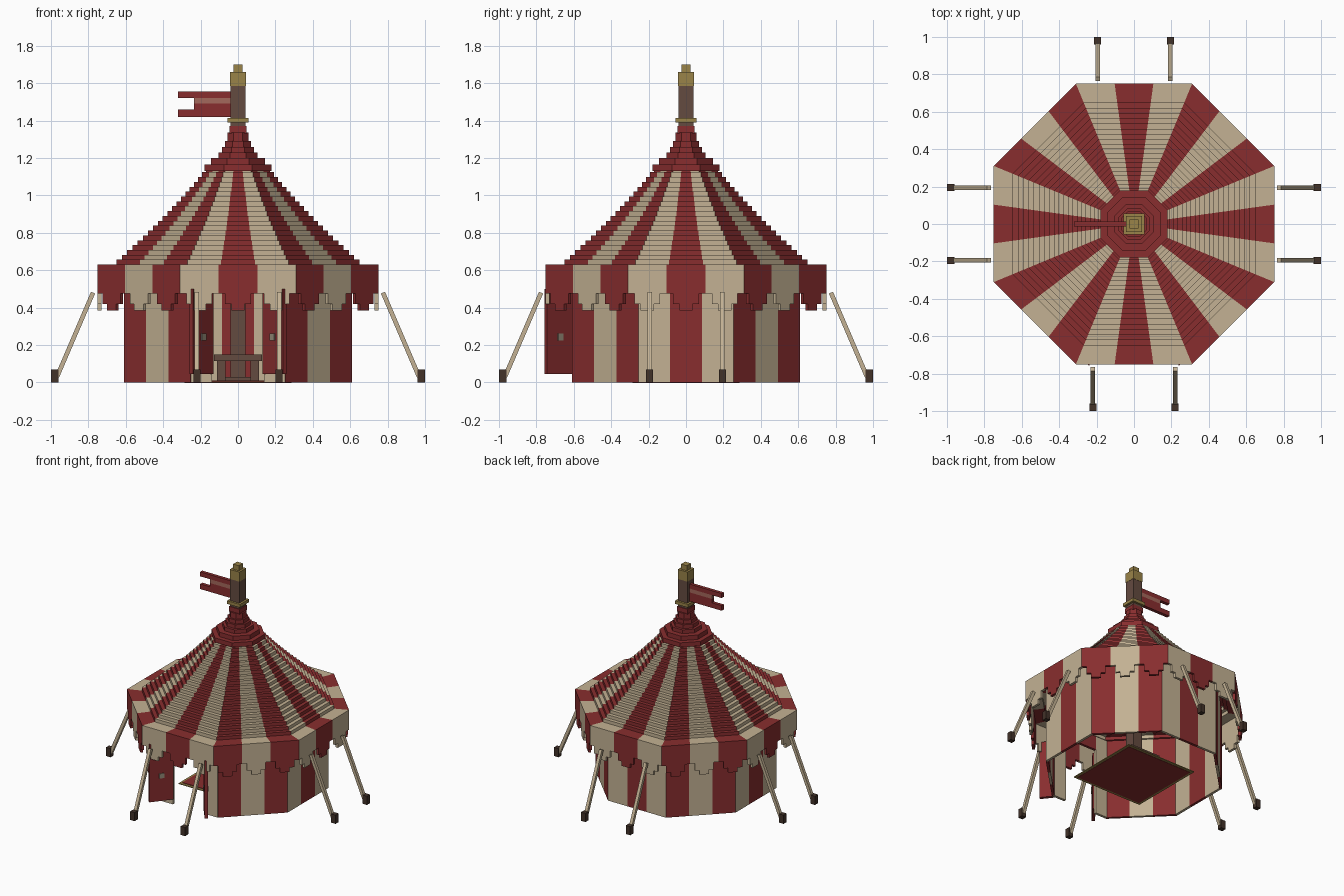
import bpy
import math
from mathutils import Vector, Matrix

if "Cube" in bpy.data.objects:
    bpy.data.objects.remove(bpy.data.objects["Cube"], do_unlink=True)

TAN = math.tan(math.pi / 8)


def material(name, rgb):
    lin = [(c / 255) ** 2.2 for c in rgb] + [1]
    m = bpy.data.materials.new(name)
    m.use_nodes = True
    m.diffuse_color = lin
    bsdf = m.node_tree.nodes["Principled BSDF"]
    bsdf.inputs["Base Color"].default_value = lin
    bsdf.inputs["Roughness"].default_value = 0.9
    return m


RED = material("red canvas", (135, 49, 50))
CREAM = material("cream canvas", (194, 176, 146))
GOLD = material("gold", (152, 130, 74))
BROWN = material("brown wood", (100, 76, 66))
DARK = material("dark wood", (68, 53, 45))
PINK = material("faded red", (162, 104, 92))
GREY = material("grey buckle", (150, 140, 122))


def build(name, quads, mats, thick=0):
    """Mesh from a list of (corner points, material slot)."""
    verts, faces = [], []
    for pts, _ in quads:
        faces.append(range(len(verts), len(verts) + len(pts)))
        verts += pts
    me = bpy.data.meshes.new(name)
    me.from_pydata(verts, [], [list(f) for f in faces])
    for m in mats:
        me.materials.append(m)
    for poly, (_, slot) in zip(me.polygons, quads):
        poly.material_index = slot
    ob = bpy.data.objects.new(name, me)
    bpy.context.collection.objects.link(ob)
    if thick:
        mod = ob.modifiers.new("thickness", "SOLIDIFY")
        mod.thickness = thick
        mod.offset = -1
    return ob


def box(name, lo, hi, mat, matrix=None):
    """Box between two corners, optionally placed by a matrix."""
    x, y, z = zip(lo, hi)
    c = [Vector((x[i], y[j], z[k])) for i in (0, 1) for j in (0, 1) for k in (0, 1)]
    if matrix:
        c = [matrix @ v for v in c]
    sides = ((0, 1, 3, 2), (4, 6, 7, 5), (0, 4, 5, 1), (2, 3, 7, 6), (0, 2, 6, 4), (1, 5, 7, 3))
    return build(name, [([c[i] for i in s], 0) for s in sides], [mat])


def block(name, half, z0, z1, mat):
    return box(name, (-half, -half, z0), (half, half, z1), mat)


def point(side, f, r, z):
    """Point on an octagon side: f runs 0..1 along it, r is the apothem."""
    a = side * math.pi / 4
    u = (2 * f - 1) * r * TAN
    return Vector((r * math.cos(a) - u * math.sin(a), r * math.sin(a) + u * math.cos(a), z))


def stripe_slot(side, stripe):
    """Slot 0 is red, 1 is cream; neighbouring sides alternate."""
    return 0 if (side % 2 == 0) == (stripe == 1) else 1


def panel(side, f0, f1, lower, upper):
    (r0, z0), (r1, z1) = lower, upper
    return [point(side, f0, r0, z0), point(side, f1, r0, z0),
            point(side, f1, r1, z1), point(side, f0, r1, z1)]


def striped(name, profile, sides=range(8), thick=0):
    quads = [(panel(k, s / 3, (s + 1) / 3, a, b), stripe_slot(k, s))
             for a, b in zip(profile, profile[1:]) for k in sides for s in range(3)]
    return build(name, quads, [RED, CREAM], thick)


# Stepped roof
steps = 20
profile = [(0.75, 0.63)]
for i in range(steps):
    t = i / (steps - 1)
    r = 0.65 - 0.48 * t - 0.02 * math.sin(math.pi * t)
    z = 0.63 + 0.52 * i / steps
    profile += [(r, z), (r, z + 0.52 / steps)]
striped("roof", profile)

# Scalloped valance below the rim
cuts = (0, 0.17, 0.33, 0.67, 0.83, 1)
drops = (0.475, 0.42, 0.385, 0.42, 0.475)
quads = []
for k in range(8):
    for s in range(3):
        for f0, f1, z in zip(cuts, cuts[1:], drops):
            quads.append((panel(k, (s + f0) / 3, (s + f1) / 3, (0.75, z), (0.75, 0.63)),
                          stripe_slot(k, s)))
build("valance", quads, [RED, CREAM], 0.02)

# Walls, leaving the front side open for the entrance
striped("wall", [(0.61, 0), (0.61, 0.63)], [k for k in range(8) if k != 6], 0.02)
for s in (-1, 1):
    xs = sorted((s * 0.14, s * 0.25))
    box("entrance_side_wall", (xs[0], -0.61, 0), (xs[1], -0.59, 0.63), CREAM)
box("entrance_lintel", (-0.14, -0.61, 0.52), (0.14, -0.59, 0.63), RED)

# Open door flaps with buckles
for s in (-1, 1):
    way = Vector((s * 0.11, -0.14, 0))
    place = Matrix.Translation((s * 0.14, -0.61, 0)) @ Matrix.Rotation(math.atan2(way.y, way.x), 4, "Z")
    box("door_flap", (0, -0.012, 0.045), (way.length, 0.012, 0.5), RED, place)
    box("flap_buckle", (0.07, -0.018, 0.225), (0.107, 0.018, 0.262), GREY, place)

# Crown of stacked red tiers
tiers = ((0.18, 1.13, 1.165), (0.145, 1.165, 1.2), (0.105, 1.2, 1.23), (0.085, 1.23, 1.26),
         (0.07, 1.26, 1.29), (0.057, 1.29, 1.335))
profile = []
for r, z0, z1 in tiers:
    profile += [(r, z0), (r, z1)]
profile.append((0.03, tiers[-1][2]))
quads = [(panel(k, 0, 1, a, b), 0) for a, b in zip(profile, profile[1:]) for k in range(8)]
build("crown", quads, [RED])
block("crown_collar", 0.046, 1.33, 1.37, RED)

# Central pole and gold fittings
block("pole", 0.04, 0, 1.585, BROWN)
block("pole_ring", 0.056, 1.39, 1.415, GOLD)
block("pole_cap", 0.042, 1.585, 1.66, GOLD)
block("pole_tip", 0.025, 1.66, 1.7, GOLD)

# Swallow-tailed flag
for name, x, z0, z1, mat in (("flag_top", -0.32, 1.52, 1.555, RED),
                             ("flag_upper_band", -0.235, 1.49, 1.52, PINK),
                             ("flag_lower_band", -0.235, 1.46, 1.49, RED),
                             ("flag_bottom", -0.32, 1.42, 1.46, RED)):
    box(name, (x, -0.013, z0), (-0.04, 0.013, z1), mat)

# Rug and round-the-pole table
block("rug_border", 0.305, 0, 0.006, GOLD)
block("rug_top", 0.285, 0.004, 0.01, RED)
block("rug_underside", 0.285, -0.002, 0.002, RED)
block("table_top", 0.128, 0.115, 0.148, BROWN)
block("table_foot", 0.085, 0.01, 0.03, BROWN)
for sx in (-1, 1):
    for sy in (-1, 1):
        x, y = sx * 0.09, sy * 0.09
        box("table_leg", (x - 0.022, y - 0.022, 0.01), (x + 0.022, y + 0.022, 0.115), BROWN)

# Guy ropes and stakes, two per main side
for turn, side_offset in ((0, 0.195), (1, 0.195), (2, 0.195), (3, 0.22)):
    spin = Matrix.Rotation(turn * math.pi / 2, 4, "Z")
    for s in (-1, 1):
        y = s * side_offset
        box("stake", (0.96, y - 0.019, 0), (1.0, y + 0.019, 0.068), DARK, spin)
        foot, top = Vector((0.968, y, 0.03)), Vector((0.775, y, 0.48))
        along = top - foot
        lean = Matrix.Rotation(math.atan2(along.x, along.z), 4, "Y")
        box("guy_rope", (-0.012, -0.012, 0), (0.012, 0.012, along.length), CREAM,
            spin @ Matrix.Translation(foot) @ lean)
